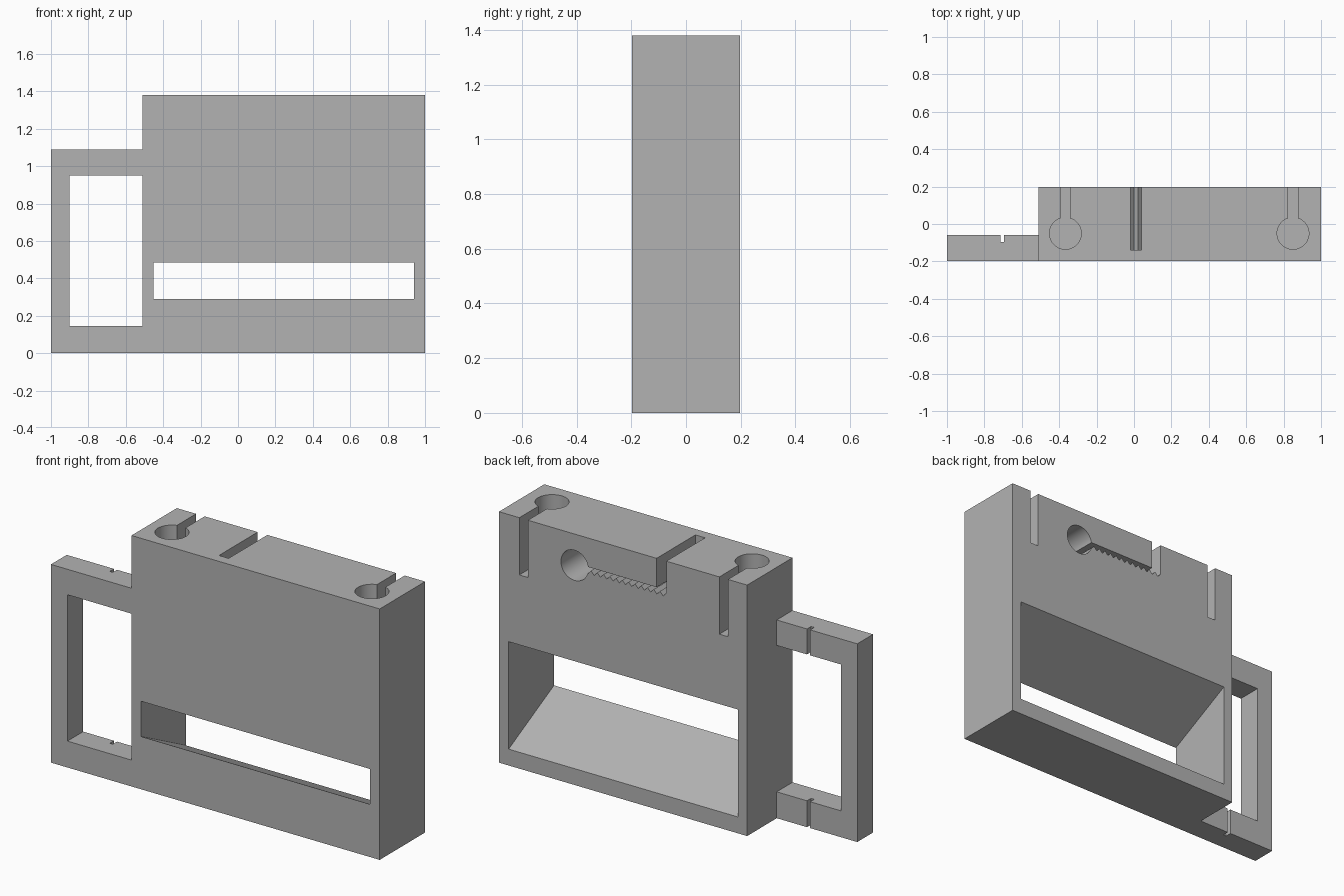
import bpy, bmesh, math

if "Cube" in bpy.data.objects:
    bpy.data.objects.remove(bpy.data.objects["Cube"])

HALF = 0.197            # half depth of the body
grey = bpy.data.materials.new("matte grey")
grey.diffuse_color = (0.45, 0.45, 0.45, 1)
grey.use_nodes = True
grey.node_tree.nodes["Principled BSDF"].inputs["Base Color"].default_value = grey.diffuse_color


def prism(name, pts, axis, lo, hi):
    """Extrude a 2D outline along one axis; the points use the other two axes in order."""
    def place(p, d):
        c = list(p)
        c.insert("xyz".index(axis), d)
        return c
    bm = bmesh.new()
    base = bm.faces.new([bm.verts.new(place(p, lo)) for p in pts])
    top = bmesh.ops.extrude_face_region(bm, geom=[base])["geom"]
    for v in top:
        if isinstance(v, bmesh.types.BMVert):
            v.co["xyz".index(axis)] = hi
    bmesh.ops.recalc_face_normals(bm, faces=bm.faces)
    me = bpy.data.meshes.new(name)
    bm.to_mesh(me)
    bm.free()
    ob = bpy.data.objects.new(name, me)
    me.materials.append(grey)
    bpy.context.collection.objects.link(ob)
    return ob


def rect(a0, a1, b0, b1):
    return [(a0, b0), (a1, b0), (a1, b1), (a0, b1)]


def circle(cx, cy, r, n=48):
    return [(cx + r * math.cos(2 * math.pi * i / n), cy + r * math.sin(2 * math.pi * i / n))
            for i in range(n)]


def combine(target, tool, operation):
    mod = target.modifiers.new(tool.name, 'BOOLEAN')
    mod.operation, mod.solver, mod.object = operation, 'EXACT', tool
    bpy.ops.object.select_all(action='DESELECT')
    bpy.context.view_layer.objects.active = target
    target.select_set(True)
    bpy.ops.object.modifier_apply(modifier=mod.name)
    bpy.data.objects.remove(tool)


# Main block and the thin side frame
body = prism("holder_body", rect(-0.51, 1, 0, 1.38), 'y', -HALF, HALF)
frame = prism("side_frame",
              [(-1, 0), (-0.49, 0), (-0.49, 0.145), (-0.9, 0.145),
               (-0.9, 0.95), (-0.49, 0.95), (-0.49, 1.09), (-1, 1.09)],
              'y', -HALF, -0.06)
combine(body, frame, 'UNION')

cutters = []
# Tapered window: narrow at the front, wide at the back
e = HALF * 1.5
cutters.append(prism("window_cut", [(-e, 0.34), (e, 0.04), (e, 0.73), (-e, 0.435)],
                     'x', -0.453, 0.941))

# Two keyhole sockets in the top
for cx in (-0.367, 0.85):
    cutters.append(prism("socket_cut", circle(cx, -0.05, 0.085), 'z', 1.065, 1.5))
    cutters.append(prism("socket_slot_cut", rect(cx - 0.026, cx + 0.026, -0.05, 0.3),
                         'z', 1.065, 1.5))

# Round pocket in the back
cutters.append(prism("pocket_cut", circle(0.54, 1.208, 0.083), 'y', -0.14, 0.3))

# L-shaped channel with a toothed floor
x0, x1, teeth = -0.018, 0.478, 13
pitch = (x1 - x0) / teeth
channel = [(x0, 1.5), (0.041, 1.5), (0.041, 1.221), (x1, 1.221)]
for i in range(teeth):
    x = x1 - i * pitch
    channel += [(x, 1.205), (x - pitch / 2, 1.184)]
channel.append((x0, 1.205))
cutters.append(prism("toothed_channel_cut", channel, 'y', -0.14, 0.3))

# Small notch through both frame bars
cutters.append(prism("notch_cut", rect(-0.713, -0.694, -0.096, 0.1), 'z', -0.1, 1.2))

for c in cutters:
    combine(body, c, 'DIFFERENCE')

bpy.ops.object.select_all(action='DESELECT')
bpy.context.view_layer.objects.active = body
body.select_set(True)
bpy.ops.object.shade_smooth_by_angle(angle=math.radians(25))
